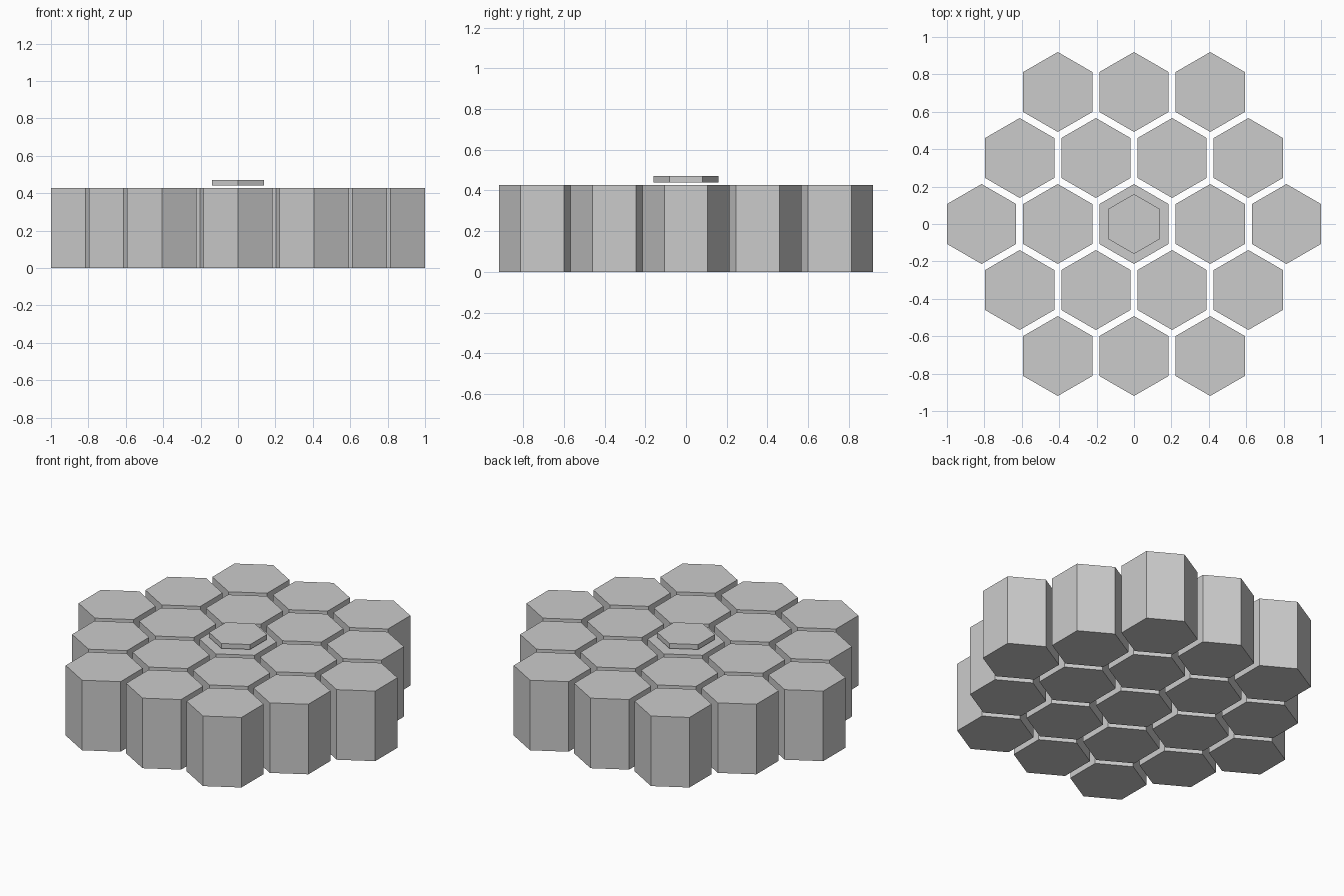
import bpy
from math import sqrt

if "Cube" in bpy.data.objects:
    bpy.data.objects.remove(bpy.data.objects["Cube"])

PITCH = 0.4075          # distance between neighbouring cell centres
CELL_R = 0.2136         # corner radius of each cell
CELL_H = 0.427
RINGS = 2


def hex_prism(name, x, y, z0, z1, radius):
    # pointy-top hexagon: corners lie on the +y and -y axes
    bpy.ops.mesh.primitive_cylinder_add(
        vertices=6, radius=radius, depth=z1 - z0,
        location=(x, y, (z0 + z1) / 2))
    obj = bpy.context.object
    obj.name = name
    return obj


# honeycomb of hexagonal columns, row by row
for row in range(-RINGS, RINGS + 1):
    count = 2 * RINGS + 1 - abs(row)
    for i in range(count):
        x = (i - (count - 1) / 2) * PITCH
        y = row * PITCH * sqrt(3) / 2
        hex_prism(f"hex_column_{row + RINGS}_{i}", x, y, 0, CELL_H, CELL_R)

# thin plate hovering just above the central column
hex_prism("centre_plate", 0, 0, 0.44, 0.47, 0.16)
